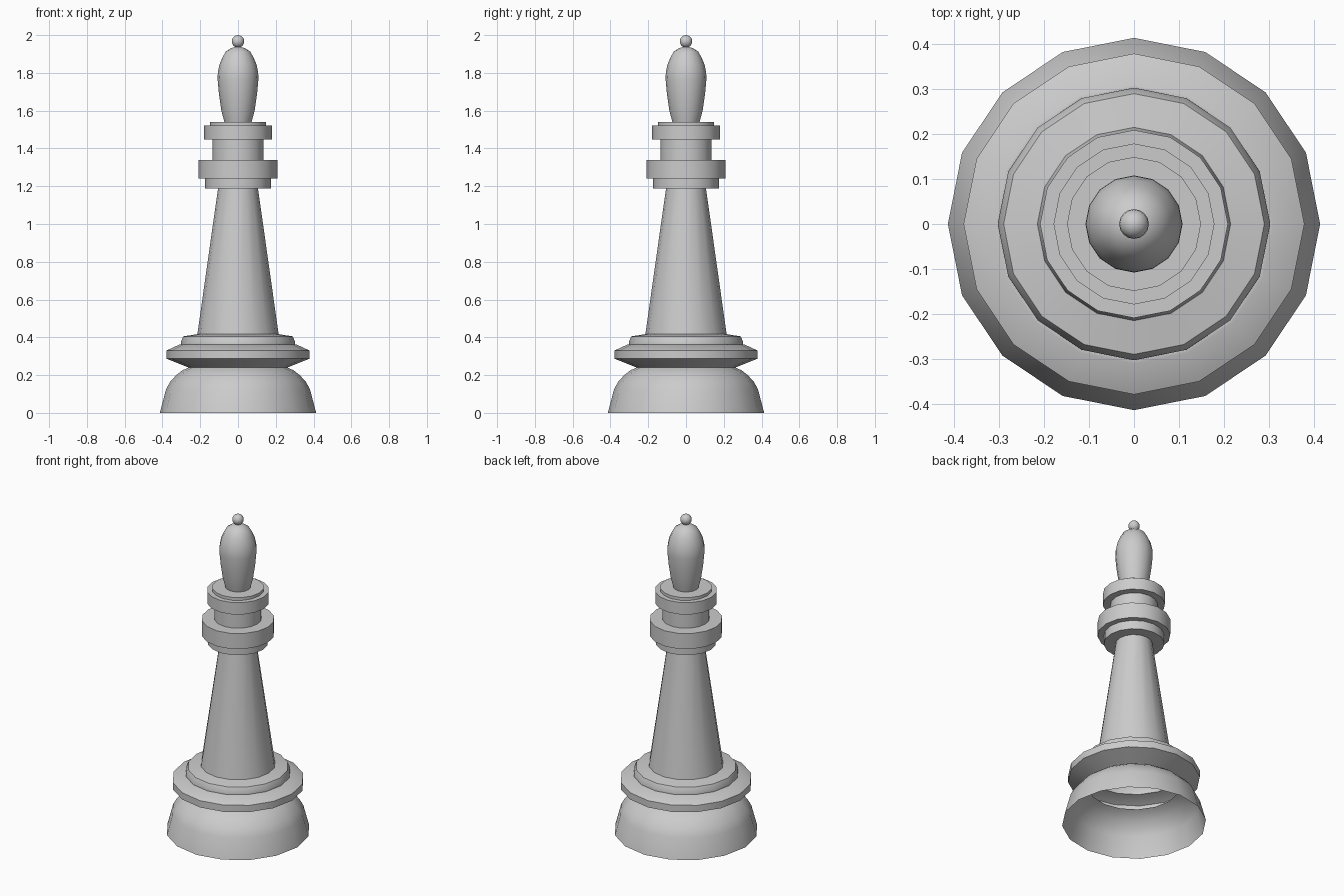
import bpy, bmesh, math

if "Cube" in bpy.data.objects:
    bpy.data.objects.remove(bpy.data.objects["Cube"])

SIDES = 16


def lathe(name, profile):
    """Spin a (radius, height) profile around z; radius 0 makes a pole."""
    bm = bmesh.new()
    rings = []
    for r, z in profile:
        if r == 0:
            rings.append([bm.verts.new((0, 0, z))] * SIDES)
        else:
            rings.append([bm.verts.new((r * math.cos(2 * math.pi * i / SIDES),
                                        r * math.sin(2 * math.pi * i / SIDES), z))
                          for i in range(SIDES)])
    for low, high in zip(rings, rings[1:]):
        for i in range(SIDES):
            j = (i + 1) % SIDES
            quad = (low[i], low[j], high[j], high[i])
            bm.faces.new(list(dict.fromkeys(quad)))
    mesh = bpy.data.meshes.new(name)
    bm.to_mesh(mesh)
    bm.free()
    obj = bpy.data.objects.new(name, mesh)
    bpy.context.collection.objects.link(obj)
    bpy.ops.object.select_all(action='DESELECT')
    obj.select_set(True)
    bpy.context.view_layer.objects.active = obj
    bpy.ops.object.shade_smooth_by_angle(angle=math.radians(32))
    return obj


# Hollow bell-shaped foot, open underneath
lathe("foot", [(.414, 0), (.381, .125), (.359, .165), (.327, .2),
               (.295, .225), (.262, .24)])

# Flared collar with a rounded bead on top
lathe("base_collar", [(.262, .24), (.379, .287), (.379, .33), (.31, .362),
                      (.303, .362), (.303, .375), (.29, .405), (.215, .417)])

# Tapering stem
lathe("stem", [(.215, .417), (.106, 1.187)])

# Stacked rings and neck
lathe("neck_rings", [(.106, 1.187), (.174, 1.187), (.174, 1.242),
                     (.209, 1.242), (.209, 1.34), (.136, 1.34),
                     (.136, 1.447), (.179, 1.447), (.179, 1.522),
                     (.149, 1.522), (.149, 1.54), (.072, 1.54)])

# Bulb-shaped head
lathe("head", [(.072, 1.54), (.088, 1.6), (.101, 1.69), (.108, 1.765),
               (.107, 1.80), (.098, 1.845), (.083, 1.88), (.065, 1.912),
               (.035, 1.932), (0, 1.94)])

# Small ball finial
bpy.ops.mesh.primitive_uv_sphere_add(segments=16, ring_count=10, radius=.033,
                                     location=(0, 0, 1.967))
bpy.context.object.name = "finial"
bpy.ops.object.shade_smooth()
